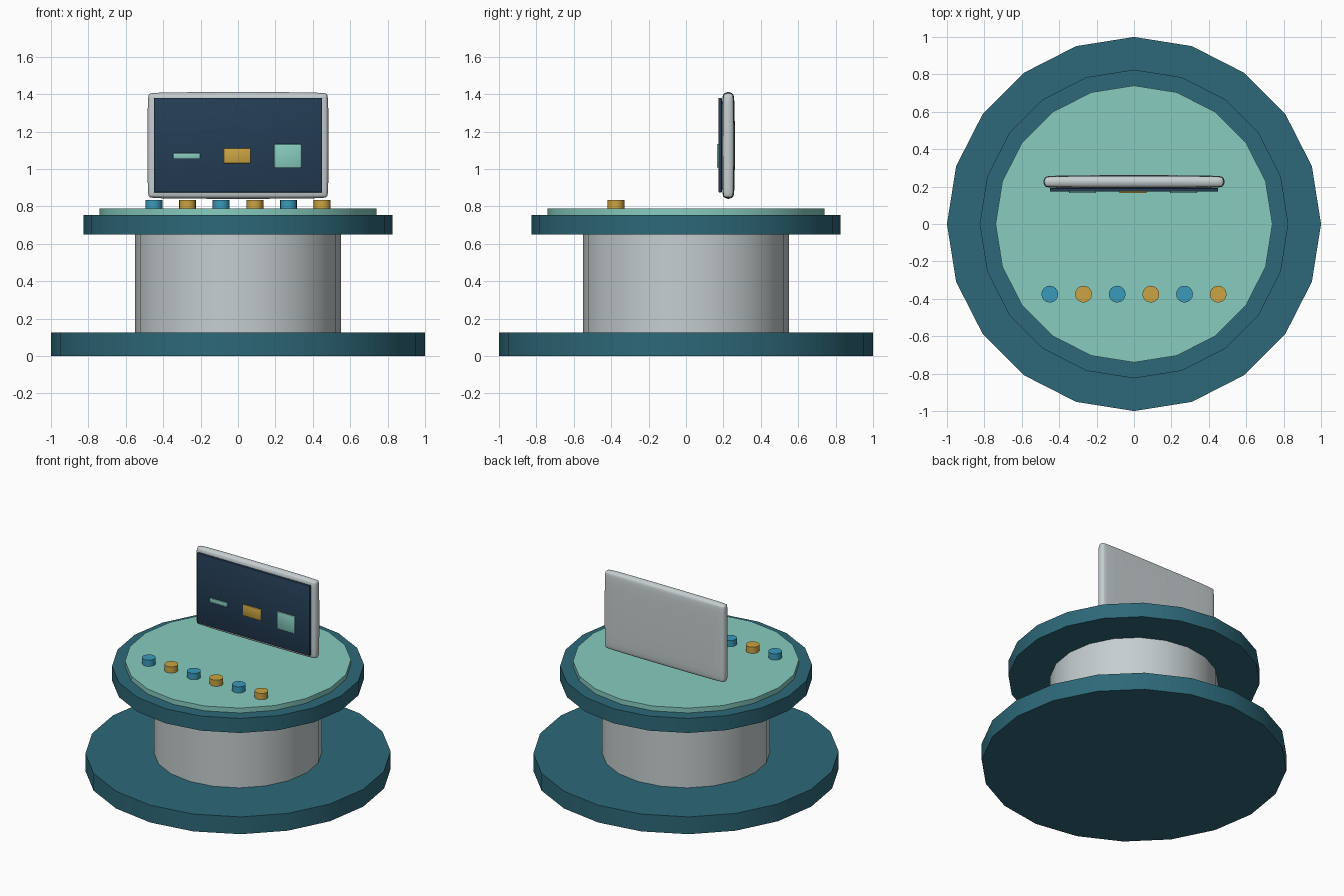
import bpy
import math

if "Cube" in bpy.data.objects:
    bpy.data.objects.remove(bpy.data.objects["Cube"], do_unlink=True)


def linear(c):
    return c / 12.92 if c <= 0.04045 else ((c + 0.055) / 1.055) ** 2.4


def material(name, code):
    """Flat material from a hex colour code."""
    rgb = [linear(v / 255) for v in bytes.fromhex(code)]
    mat = bpy.data.materials.new(name)
    mat.use_nodes = True
    mat.diffuse_color = (*rgb, 1)
    shader = next(n for n in mat.node_tree.nodes if n.type == "BSDF_PRINCIPLED")
    shader.inputs["Base Color"].default_value = (*rgb, 1)
    return mat


teal = material("deep_teal", "2D6878")
mint = material("mint", "87CCBF")
grey = material("pale_grey", "C6CED0")
navy = material("navy", "243D55")
gold = material("gold", "CBA443")
blue = material("blue", "3A9ABA")


def disc(name, radius, bottom, top, mat, x=0, y=0, sides=20):
    """Upright cylinder between two heights."""
    bpy.ops.mesh.primitive_cylinder_add(
        vertices=sides, radius=radius, depth=top - bottom,
        location=(x, y, (bottom + top) / 2))
    obj = bpy.context.object
    obj.name = name
    obj.data.materials.append(mat)
    bpy.ops.object.shade_smooth_by_angle(angle=math.radians(35))
    return obj


def slab(name, xs, ys, zs, mat, bevel, soften=0):
    """Box between the given limits, with rounded edges."""
    limits = (xs, ys, zs)
    bpy.ops.mesh.primitive_cube_add(size=1, location=[(a + b) / 2 for a, b in limits])
    obj = bpy.context.object
    obj.name = name
    obj.scale = [b - a for a, b in limits]
    bpy.ops.object.transform_apply(location=False, rotation=False, scale=True)
    obj.data.materials.append(mat)
    mod = obj.modifiers.new("rounding", "BEVEL")
    mod.width = bevel
    mod.segments = 2
    if soften:
        sub = obj.modifiers.new("softening", "SUBSURF")
        sub.levels = sub.render_levels = soften
    bpy.ops.object.shade_smooth()
    return obj


# Round pedestal
disc("base", 1, 0, 0.125, teal)
disc("column", 0.55, 0.125, 0.65, grey)
disc("table_rim", 0.825, 0.65, 0.755, teal)
disc("table_top", 0.74, 0.755, 0.79, mint)

# Row of alternating buttons
for i in range(6):
    disc(f"button_{i + 1}", 0.045, 0.78, 0.835, gold if i % 2 else blue,
         x=-0.45 + 0.18 * i, y=-0.375, sides=16)

# Upright display panel
slab("display_casing", (-0.485, 0.485), (0.19, 0.262), (0.84, 1.412), grey, 0.03, 2)
slab("display_screen", (-0.45, 0.45), (0.173, 0.192), (0.875, 1.38), navy, 0.004)

# Screen tiles, growing in height from left to right
for i, (height, mat) in enumerate(((0.03, mint), (0.08, gold), (0.125, mint))):
    x, z = -0.275 + 0.27 * i, 1.07
    slab(f"screen_tile_{i + 1}", (x - 0.072, x + 0.072), (0.165, 0.18),
         (z - height / 2, z + height / 2), mat, 0.004)
